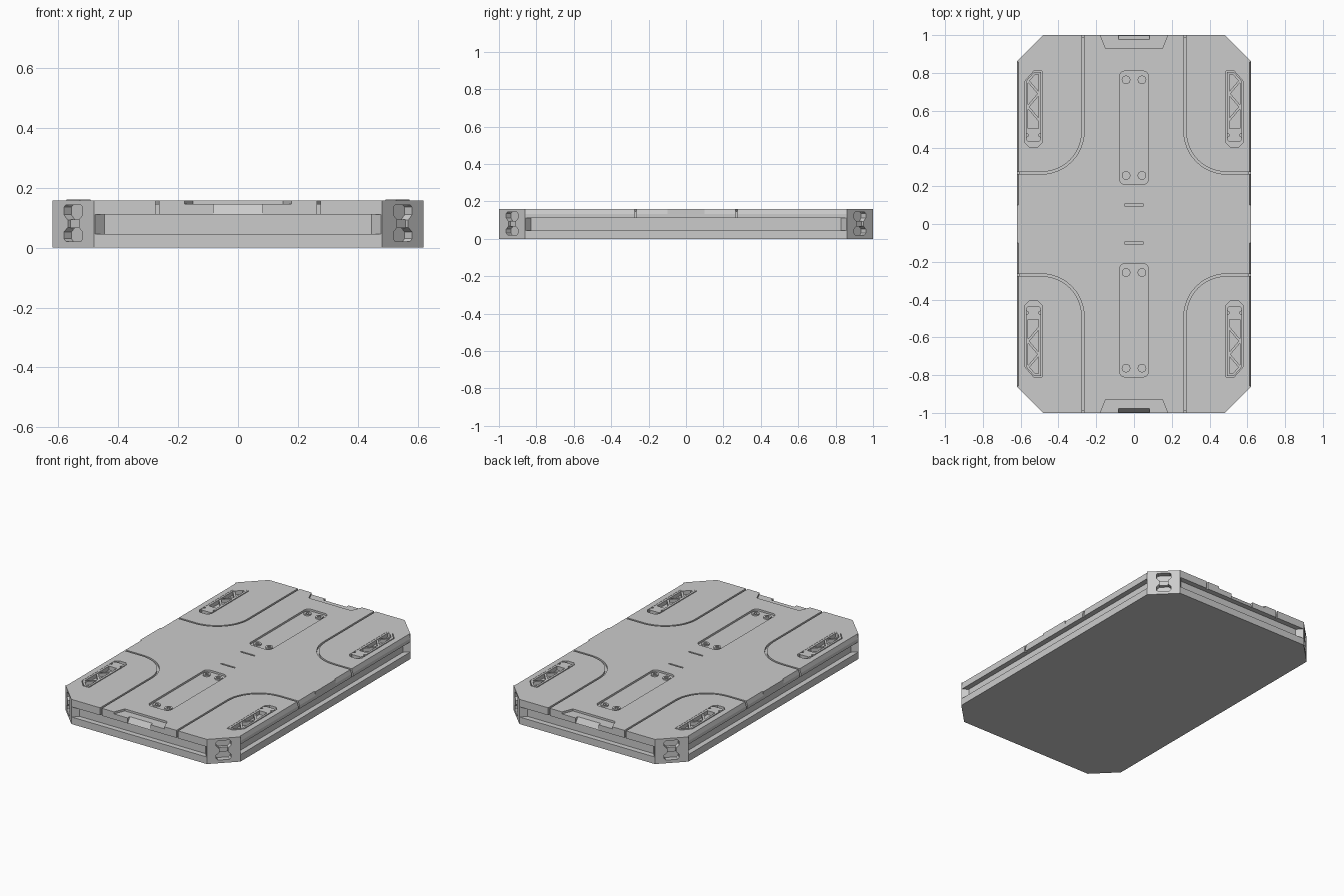
import bpy, bmesh, math
from mathutils import Matrix, Vector

if "Cube" in bpy.data.objects:
    bpy.data.objects.remove(bpy.data.objects["Cube"])

TOP = 0.158
QUADS = [(sx, sy) for sx in (-1, 1) for sy in (-1, 1)]


def prism(name, pts, z0, z1, s=(1, 1), m=Matrix()):
    """Extruded outline, optionally mirrored by s and placed by matrix m."""
    bm = bmesh.new()
    lo = [bm.verts.new(m @ Vector((x * s[0], y * s[1], z0))) for x, y in pts]
    hi = [bm.verts.new(m @ Vector((x * s[0], y * s[1], z1))) for x, y in pts]
    bm.faces.new(lo)
    bm.faces.new(hi)
    n = len(pts)
    for i in range(n):
        j = (i + 1) % n
        bm.faces.new((lo[i], lo[j], hi[j], hi[i]))
    bmesh.ops.recalc_face_normals(bm, faces=bm.faces)
    me = bpy.data.meshes.new(name)
    bm.to_mesh(me)
    bm.free()
    ob = bpy.data.objects.new(name, me)
    bpy.context.collection.objects.link(ob)
    return ob


def cut(target, cutter):
    """Subtract cutter from target and discard it."""
    cutter.hide_render = True
    mod = target.modifiers.new("cut", 'BOOLEAN')
    mod.operation = 'DIFFERENCE'
    mod.solver = 'EXACT'
    mod.object = cutter
    bpy.context.view_layer.objects.active = target
    bpy.ops.object.modifier_apply(modifier=mod.name)
    bpy.data.objects.remove(cutter)


def box(x0, x1, y0, y1):
    return [(x0, y0), (x1, y0), (x1, y1), (x0, y1)]


def circle(cx, cy, r, n=16):
    return [(cx + r * math.cos(2 * math.pi * i / n), cy + r * math.sin(2 * math.pi * i / n)) for i in range(n)]


def rounded(x0, x1, y0, y1, r, n=4):
    pts = []
    for k, (cx, cy) in enumerate([(x1 - r, y1 - r), (x0 + r, y1 - r), (x0 + r, y0 + r), (x1 - r, y0 + r)]):
        for i in range(n + 1):
            a = math.pi / 2 * (k + i / n)
            pts.append((cx + r * math.cos(a), cy + r * math.sin(a)))
    return pts


# Octagonal case body
a, b, c, d = 0.62, 0.86, 0.48, 1.0
body = prism("case_body", [(a, -b), (a, b), (c, d), (-c, d), (-a, b), (-a, -b), (-c, -d), (c, -d)], 0, TOP)

# Channels along the four sides, with slanted ends
for s in (-1, 1):
    cut(body, prism("end_channel", [(-.478, 1.02), (-.478, 1), (-.445, .966), (.445, .966), (.478, 1), (.478, 1.02)],
                    .045, .11, (1, s)))
    cut(body, prism("side_channel", [(.64, -.858), (.62, -.858), (.586, -.83), (.586, .83), (.62, .858), (.64, .858)],
                    .045, .11, (s, 1)))

# Sloped upper lips on the long sides, leaving the middle proud
to_y = Matrix(((1, 0, 0, 0), (0, 0, 1, 0), (0, 1, 0, 0), (0, 0, 0, 1)))
for sx, sy in QUADS:
    cut(body, prism("lip_slope", [(.622, .125), (.608, .17), (.64, .17), (.64, .125)], .1 * sy, .858 * sy, (sx, 1), to_y))

# Seams framing each corner panel: straight, rounded corner, straight
R, W = 0.22, 0.006
for sx, sy in QUADS:
    def seam(off):
        o = .27 + off
        r = R - off
        arc = [(.27 + R - r * math.cos(t), .27 + R - r * math.sin(t))
               for t in [math.pi / 2 * i / 12 for i in range(13)]]
        return [(o, 1.02)] + arc + [(.66, o)]
    cut(body, prism("panel_seam", seam(-W) + seam(W)[::-1], TOP - .012, .2, (sx, sy)))
    cut(body, prism("end_seam", box(.264, .276, .988, 1.03), .1, .2, (sx, sy)))
    cut(body, prism("side_seam", box(.608, .66, .264, .276), .1, .2, (sx, sy)))

for s in (-1, 1):
    # Finger notch and sloped latch seat on each end
    cut(body, prism("finger_notch", [(-.187, 1.02), (-.15, .93), (.15, .93), (.187, 1.02)], .145, .2, (1, s)))
    to_x = Matrix(((0, 0, 1, 0), (s, 0, 0, 0), (0, 1, 0, 0), (0, 0, 0, 1)))
    cut(body, prism("latch_seat", [(1.001, .105), (.975, .15), (1.02, .15), (1.02, .105)], -.082, .082, (1, 1), to_x))
    # Long recess and centre slit
    cut(body, prism("long_recess", rounded(-.077, .077, .21, .81, .03), TOP - .012, .2, (1, s)))
    cut(body, prism("centre_slit", box(-.05, .05, .095, .105), TOP - .012, .2, (1, s)))
    # Socket screws in the long recess
    for x in (-.042, .042):
        for y in (.257, .763):
            screw = prism("socket_screw", circle(x, y, .023), .14, .154, (1, s))
            cut(screw, prism("socket", circle(x, y, .012, 6), .148, .2, (1, s)))

# Corner grilles: sunken pocket, framed window, zigzag bars, studs
outer = [(.488, .81), (.53, .81), (.576, .758), (.576, .43), (.556, .408), (.508, .408), (.488, .43)]
frame_pts = [(.492, .806), (.528, .806), (.572, .756), (.572, .445), (.56, .435), (.504, .435), (.492, .445)]
window = [(.505, .792), (.523, .792), (.56, .75), (.56, .505), (.505, .505)]
bars = [((.503, .69), (.562, .76)), ((.503, .69), (.562, .62)), ((.503, .55), (.562, .62))]
for s in QUADS:
    cut(body, prism("grille_pocket", outer, .135, .2, s))
    frame = prism("grille_frame", frame_pts, .13, .16, s)
    cut(frame, prism("grille_window", window, .1, .2, s))
    for x in (.494, .57):
        cut(frame, prism("frame_nick", circle(x, .47, .01, 8), .145, .2, s))
    for (x0, y0), (x1, y1) in bars:
        prism("grille_bar", [(x0, y0 - .01), (x1, y1 - .01), (x1, y1 + .01), (x0, y0 + .01)], .13, .157, s)

# Hourglass sockets in the chamfered corners, with an inner crossbar
half = [(.034, .02), (.044, .03), (.044, .052), (.026, .068), (.026, .092), (.044, .11), (.044, .135), (.036, .143)]
hourglass = half + [(-u, z) for u, z in reversed(half)]
for sx, sy in QUADS:
    n = Vector((sx, sy, 0)).normalized()
    u = Vector((0, 0, 1)).cross(n)
    m = Matrix(((u.x, 0, n.x, .55 * sx), (u.y, 0, n.y, .93 * sy), (0, 1, 0, 0), (0, 0, 0, 1)))
    cut(body, prism("corner_socket", hourglass, -.035, .02, (1, 1), m))
    prism("socket_crossbar", box(-.027, .027, .066, .094), -.04, -.014, (1, 1), m)
